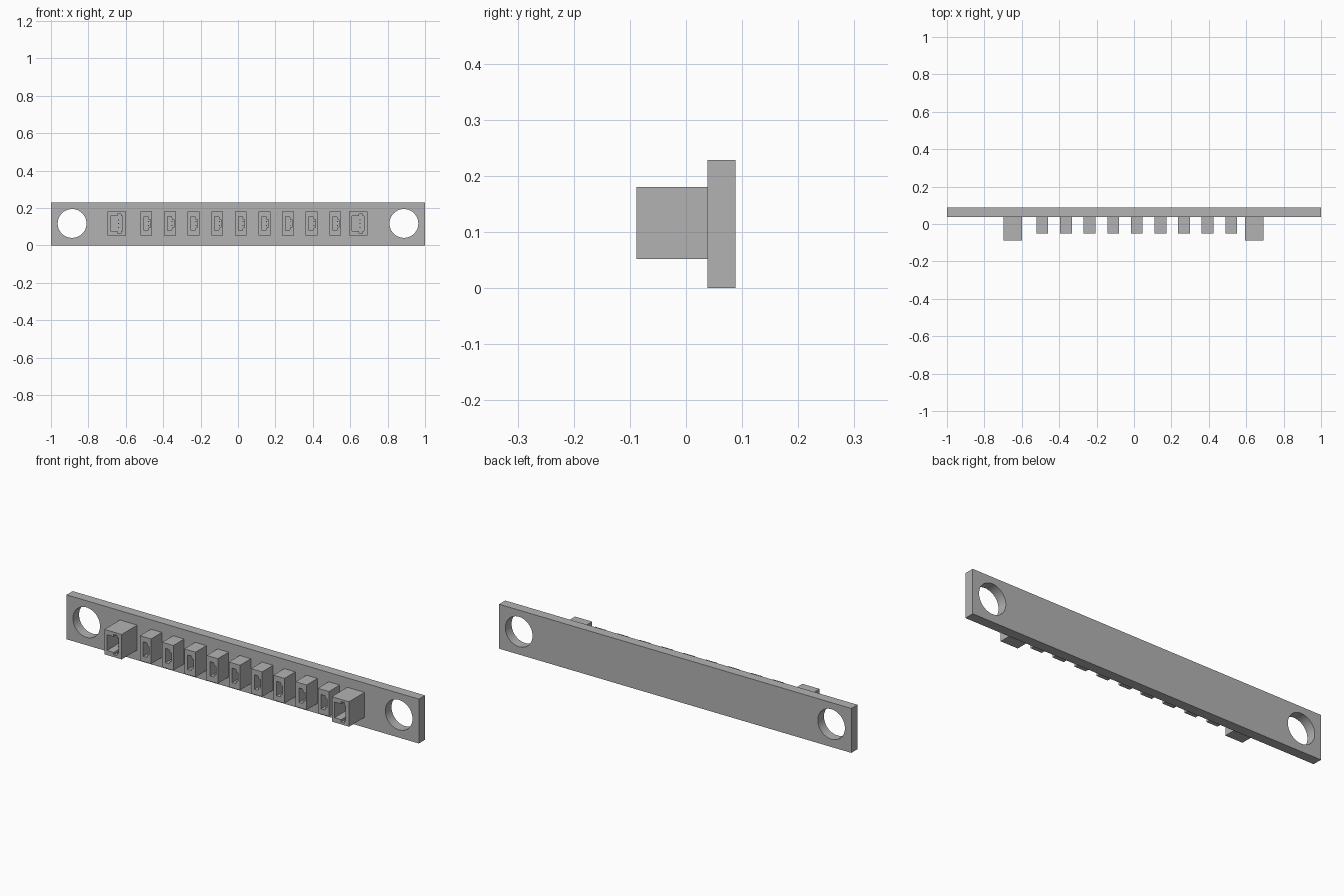
import bpy, bmesh, math

cube = bpy.data.objects.get("Cube")
if cube:
    bpy.data.objects.remove(cube, do_unlink=True)

grey = bpy.data.materials.new("plain grey")
grey.use_nodes = True
colour = (0.45, 0.45, 0.45, 1)
grey.diffuse_color = colour
grey.node_tree.nodes["Principled BSDF"].inputs["Base Color"].default_value = colour


def rect(w, h, cx=0, cz=0):
    return [(cx + sx * w / 2, cz + sz * h / 2)
            for sx, sz in ((-1, -1), (1, -1), (1, 1), (-1, 1))]


def circle(cx, cz, r, n=48):
    return [(cx + r * math.cos(2 * math.pi * i / n),
             cz + r * math.sin(2 * math.pi * i / n)) for i in range(n)]


def prism(name, loops, y0, y1, x=0, z=0):
    """Extrude an outline, with optional hole outlines, from y0 to y1."""
    bm = bmesh.new()
    edges = []
    for loop in loops:
        vs = [bm.verts.new((x + px, y0, z + pz)) for px, pz in loop]
        edges += [bm.edges.new((vs[i - 1], vs[i])) for i in range(len(vs))]
    bmesh.ops.triangle_fill(bm, edges=edges, use_beauty=True)
    out = bmesh.ops.extrude_face_region(bm, geom=bm.faces[:])
    moved = [g for g in out["geom"] if isinstance(g, bmesh.types.BMVert)]
    bmesh.ops.translate(bm, verts=moved, vec=(0, y1 - y0, 0))
    bmesh.ops.recalc_face_normals(bm, faces=bm.faces[:])
    mesh = bpy.data.meshes.new(name)
    bm.to_mesh(mesh)
    bm.free()
    mesh.materials.append(grey)
    ob = bpy.data.objects.new(name, mesh)
    bpy.context.collection.objects.link(ob)
    return ob


# Mounting plate with a round hole at each end
PLATE_FRONT, MID = 0.038, 0.116
plate = prism("mounting_plate",
              [rect(2, 0.228, 0, 0.114)] + [circle(s * 0.887, 0.117, 0.077) for s in (-1, 1)],
              PLATE_FRONT, 0.088)
bpy.ops.object.select_all(action="DESELECT")
plate.select_set(True)
bpy.context.view_layer.objects.active = plate
bpy.ops.object.shade_smooth_by_angle(angle=math.radians(30))


# Socket: open frame, closed back and contact pins
def socket(name, x, width, front, floor, opening, pin_x, pin_zs):
    outline = rect(width, 0.128)
    prism(name + "_housing", [outline, opening], front, floor, x, MID)
    prism(name + "_back", [outline], floor, PLATE_FRONT, x, MID)
    for pz in pin_zs:
        prism(name + "_pin", [rect(0.005, 0.005, pin_x, pz)],
              front + 0.03, floor, x, MID)


# Opening outlines, mirrored top to bottom
def mirrored(lower):
    return lower + [(px, -pz) for px, pz in reversed(lower)]


small_opening = mirrored([(-0.013, -0.037), (0.008, -0.037),
                          (0.012, -0.022), (0.021, -0.022)])
large_opening = mirrored([(-0.034, -0.04), (0.004, -0.04), (0.004, -0.052),
                          (0.022, -0.052), (0.022, -0.04), (0.03, -0.04)])

# Row of nine small sockets between two large ones
for i in range(9):
    socket("small_socket", -0.49 + i * 0.1262, 0.063, -0.05, 0.02,
           small_opening, 0.012, (-0.011, 0.011))
for x in (-0.648, 0.643):
    socket("large_socket", x, 0.098, -0.088, 0.012,
           large_opening, 0.01, (-0.02, 0, 0.02))
